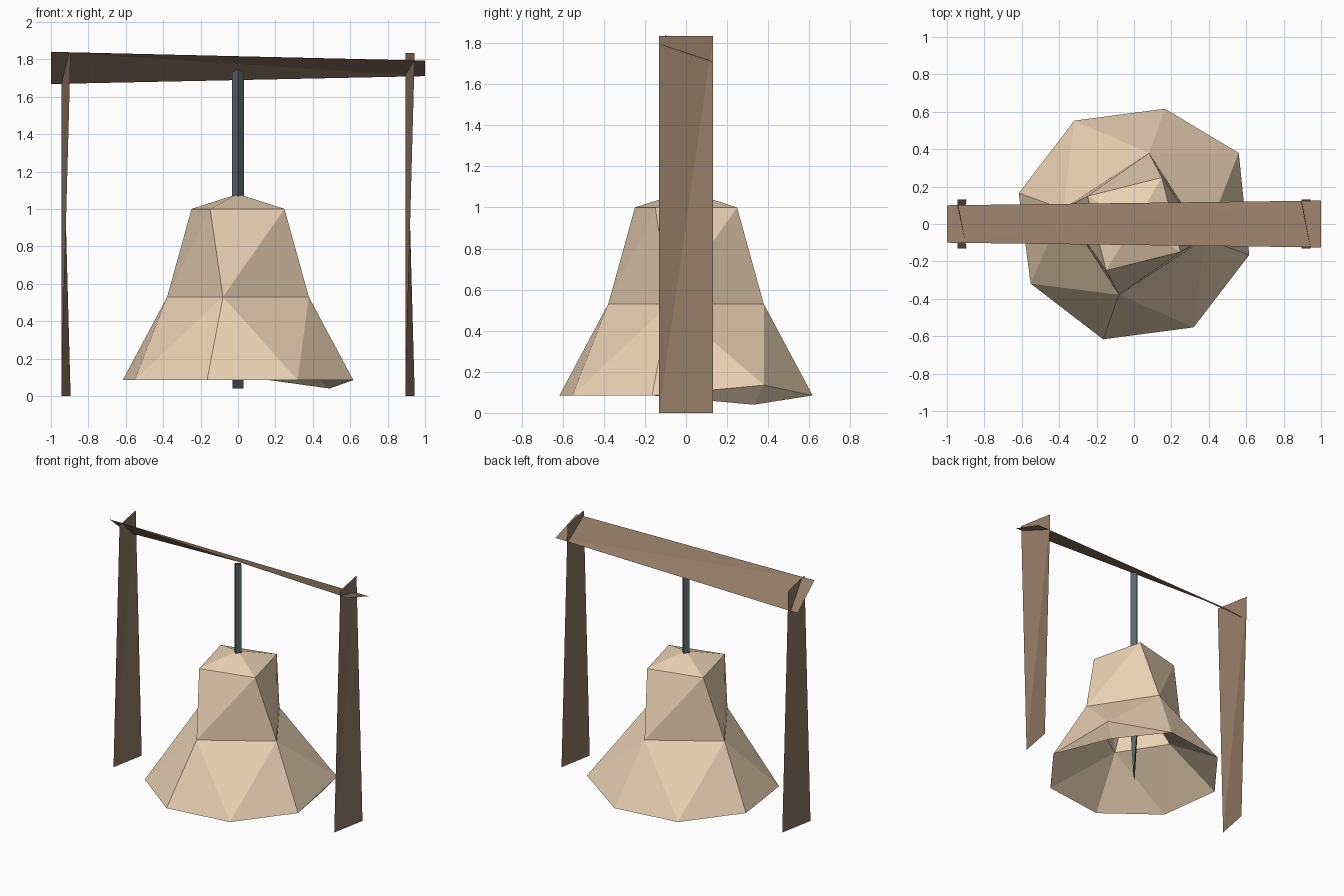
import bpy, math

if "Cube" in bpy.data.objects:
    bpy.data.objects.remove(bpy.data.objects["Cube"])


def material(name, rgb):
    m = bpy.data.materials.new(name)
    m.diffuse_color = (*rgb, 1)
    m.use_nodes = True
    m.node_tree.nodes["Principled BSDF"].inputs["Base Color"].default_value = m.diffuse_color
    return m


WOOD = material("wood", (0.29, 0.20, 0.13))
SHELL = material("pale_shell", (0.82, 0.64, 0.45))
IRON = material("dark_iron", (0.10, 0.13, 0.14))


def build(name, verts, faces, mat):
    mesh = bpy.data.meshes.new(name)
    mesh.from_pydata(verts, [], faces)
    mesh.materials.append(mat)
    mesh.update()
    ob = bpy.data.objects.new(name, mesh)
    bpy.context.collection.objects.link(ob)
    return ob


def ring(n, radius, start, z):
    return [(radius * math.cos(math.radians(start + i * 360 / n)),
             radius * math.sin(math.radians(start + i * 360 / n)), z) for i in range(n)]


# Posts: thin planks, each with a slight twist from foot to top
for side, label in ((-1, "left_post"), (1, "right_post")):
    x = 0.92 * side
    build(label, [(x - 0.025, -0.132, 0), (x + 0.025, 0.132, 0),
                  (x - 0.025, 0.132, 1.835), (x + 0.025, -0.132, 1.835)],
          [(0, 1, 2), (0, 2, 3)], WOOD)

# Crossbeam: twisted plank
build("crossbeam", [(-1, -0.10, 1.84), (-1, 0.10, 1.668), (1, 0.125, 1.71), (1, -0.125, 1.793)],
      [(0, 1, 2), (0, 2, 3)], WOOD)


# Bell wall: octagonal rim, square waist and shoulder, pointed crown
def bell_wall(name, corner, waist, shoulder, crown, inward=False):
    rim = ring(8, 0.638, -15, 0.085)
    rim[1] = corner                   # torn rim corner
    R, W, S, CROWN = 0, 8, 12, 16
    faces = []
    for i in range(4):
        j = (i + 1) % 4
        a, b, c = 2 * i, 2 * i + 1, (2 * i + 2) % 8
        faces += [(R + a, R + b, W + i), (W + i, R + b, W + j), (R + b, R + c, W + j)]
        faces += [(W + i, W + j, S + j), (W + i, S + j, S + i)]
        faces.append((S + i, S + j, CROWN))
    if inward:
        faces = [f[::-1] for f in faces]
    build(name, rim + waist + shoulder + [(0, 0, crown)], faces, SHELL)
    return rim


TORN, LIP = (0.56, 0.38, 0.135), (0.49, 0.33, 0.04)
rim = bell_wall("bell_outer", TORN, ring(4, 0.387, -12, 0.53), ring(4, 0.29, -31, 1.0), 1.08)
bell_wall("bell_inner", LIP, ring(4, 0.29, -12, 0.40), ring(4, 0.21, -31, 0.90), 0.97, True)

# Rim strip joining both walls at the torn corner
build("bell_lip", [rim[0], LIP, TORN, rim[2]], [(0, 1, 2), (1, 3, 2)], SHELL)

# Hanging rod and clapper: square bar ending in a flat edge
bar = ring(4, 0.031, 0, 1.73) + ring(4, 0.031, 0, 0.40) + [(0.03, 0.03, 0.04), (-0.03, -0.03, 0.04)]
bar[3] = (0, -0.031, 1.75)
build("rod_and_clapper", bar,
      [(0, 1, 3), (1, 2, 3)] + [(i + 4, (i + 1) % 4 + 4, (i + 1) % 4, i) for i in range(4)] +
      [(4, 8, 5), (5, 8, 9), (5, 9, 6), (6, 9, 7), (7, 9, 8), (7, 8, 4)], IRON)
